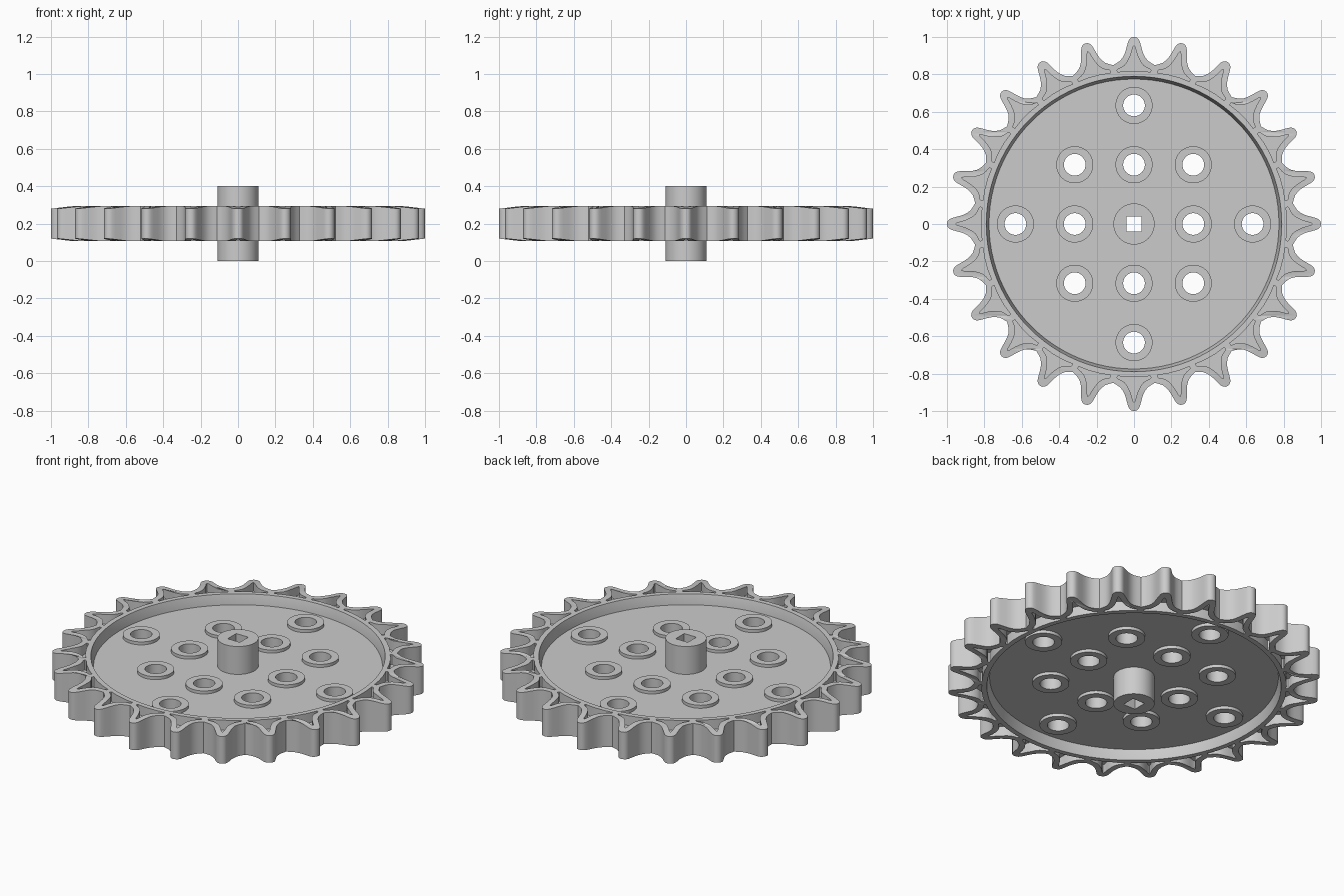
import bpy, bmesh
from math import sin, cos, pi, hypot, atan2

if "Cube" in bpy.data.objects:
    bpy.data.objects.remove(bpy.data.objects["Cube"])

TEETH = 24
MID = 0.2          # mid plane of the wheel
RIM_H = 0.093      # half heights
WEB_H = 0.035
BOSS_H = 0.053

# Half outlines of one tooth and its pocket (tooth pointing along +y)
TOOTH = [(0, 1.0), (0.012, 0.998), (0.022, 0.991), (0.029, 0.98), (0.035, 0.962),
         (0.043, 0.932), (0.051, 0.908), (0.061, 0.889), (0.075, 0.872),
         (0.093, 0.860), (0.1118, 0.849)]
POCKET = [(0, 0.955), (0.006, 0.945), (0.014, 0.915), (0.023, 0.891), (0.034, 0.869),
          (0.049, 0.849), (0.068, 0.836), (0.086, 0.828), (0.091, 0.822),
          (0.088, 0.812), (0.06, 0.816), (0.03, 0.819)]


def rot(p, a):
    return (p[0] * cos(a) - p[1] * sin(a), p[0] * sin(a) + p[1] * cos(a))


def circle(r, x=0, y=0, n=48):
    return [(x + r * cos(2 * pi * i / n), y + r * sin(2 * pi * i / n)) for i in range(n)]


def finish(obj):
    bpy.ops.object.select_all(action='DESELECT')
    obj.select_set(True)
    bpy.context.view_layer.objects.active = obj
    bm = bmesh.new()
    bm.from_mesh(obj.data)
    bmesh.ops.remove_doubles(bm, verts=bm.verts, dist=1e-5)
    bmesh.ops.recalc_face_normals(bm, faces=bm.faces)
    bm.to_mesh(obj.data)
    bm.free()
    bpy.ops.object.shade_smooth_by_angle(angle=0.6)


def plate(name, loops, half):
    """Filled flat outline with holes, extruded both ways from the mid plane."""
    cu = bpy.data.curves.new(name, 'CURVE')
    cu.dimensions = '2D'
    cu.fill_mode = 'BOTH'
    cu.extrude = half
    for pts in loops:
        s = cu.splines.new('POLY')
        s.points.add(len(pts) - 1)
        for p, (x, y) in zip(s.points, pts):
            p.co = (x, y, 0, 1)
        s.use_cyclic_u = True
    obj = bpy.data.objects.new(name, cu)
    bpy.context.collection.objects.link(obj)
    obj.location.z = MID
    bpy.ops.object.select_all(action='DESELECT')
    obj.select_set(True)
    bpy.context.view_layer.objects.active = obj
    bpy.ops.object.convert(target='MESH')
    obj = bpy.context.view_layer.objects.active
    finish(obj)
    return obj


# Outlines
tooth = [(-x, y) for x, y in reversed(TOOTH[1:-1])] + TOOTH
pocket = POCKET + [(-x, y) for x, y in reversed(POCKET[1:])]
outline, pockets = [], []
for i in range(TEETH):
    a = -2 * pi * i / TEETH
    outline += [rot(p, a) for p in tooth]
    pockets.append([rot(p, a) for p in pocket])

# Toothed rim with pockets; tooth tips are slightly bevelled in height
rim = plate("toothed_rim", [outline, circle(0.8, n=96)] + pockets, RIM_H)
for v in rim.data.vertices:
    r = hypot(v.co.x, v.co.y)
    if r > 0.89:
        v.co.z *= 1 - 0.14 * (r - 0.89) / 0.11

# Inner rim wall with draft, revolved
prof = [(0.8, -RIM_H), (0.79, -RIM_H), (0.775, -WEB_H), (0.775, WEB_H), (0.79, RIM_H), (0.8, RIM_H)]
N = 96
bm = bmesh.new()
rows = [[bm.verts.new((r * cos(2 * pi * i / N), r * sin(2 * pi * i / N), z)) for r, z in prof]
        for i in range(N)]
for i in range(N):
    p, q = rows[i], rows[(i + 1) % N]
    for k in range(len(prof) - 1):
        bm.faces.new((p[k], p[k + 1], q[k + 1], q[k]))
me = bpy.data.meshes.new("rim_inner_wall")
bm.to_mesh(me)
bm.free()
wall = bpy.data.objects.new("rim_inner_wall", me)
bpy.context.collection.objects.link(wall)
wall.location.z = MID
finish(wall)

# Web with bolt holes; it also floors the tooth pockets
P = 0.317
centres = [(i * P, j * P) for i in (-1, 0, 1) for j in (-1, 0, 1) if (i, j) != (0, 0)]
centres += [(2 * P, 0), (-2 * P, 0), (0, 2 * P), (0, -2 * P)]
square = [(-0.04, -0.04), (0.04, -0.04), (0.04, 0.04), (-0.04, 0.04)]
inset = [(x * 0.985, y * 0.985) for x, y in outline]
plate("web", [inset, circle(0.1)] + [circle(0.08, x, y) for x, y in centres], WEB_H)

# Raised bosses round the holes
for n, (x, y) in enumerate(centres):
    plate(f"hole_boss_{n + 1}", [circle(0.099, x, y), circle(0.058, x, y)], BOSS_H)

# Central hub with square bore
plate("hub", [circle(0.11), square], 0.2)
